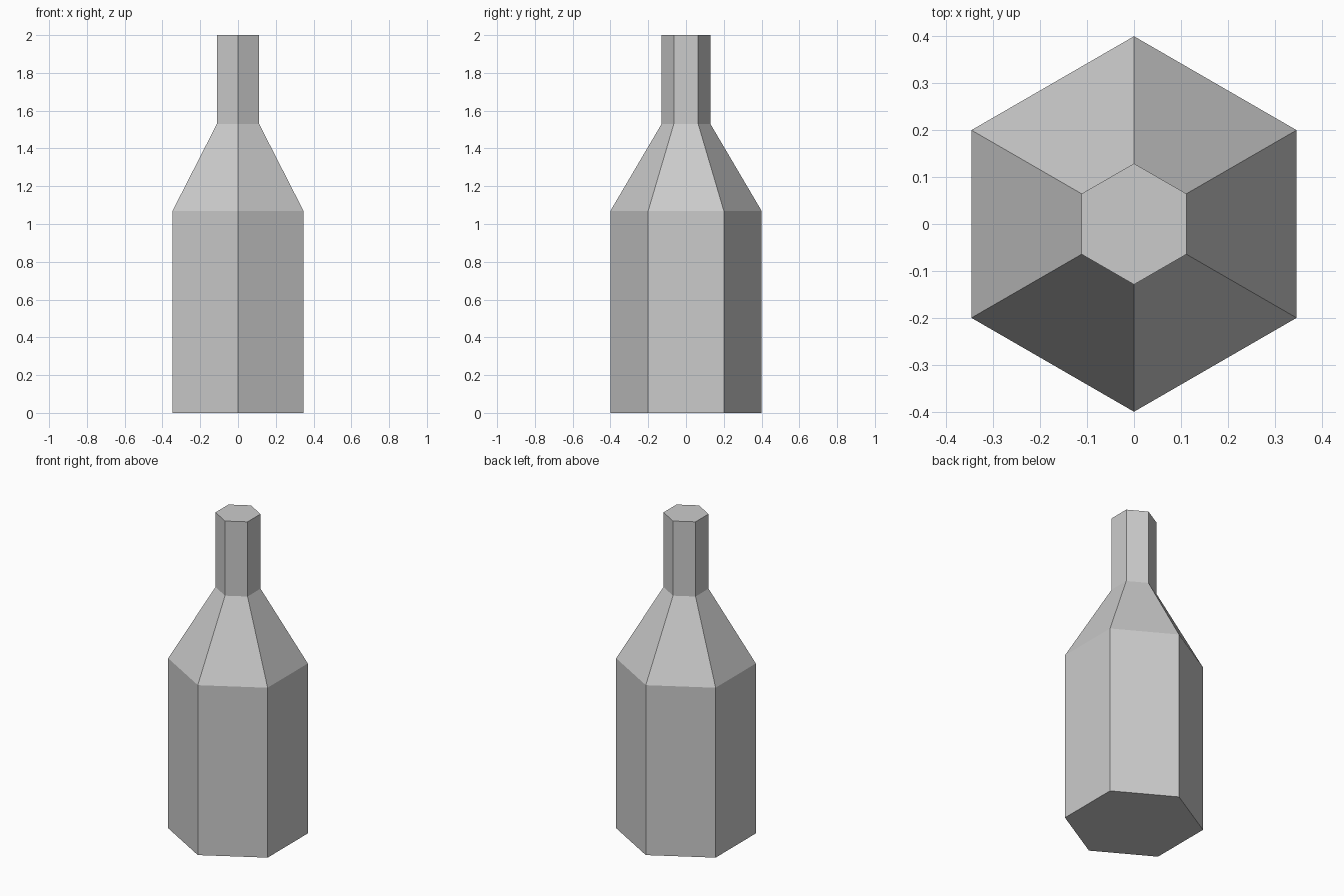
import bpy
import bmesh
from math import cos, sin, pi

if "Cube" in bpy.data.objects:
    bpy.data.objects.remove(bpy.data.objects["Cube"])

SIDES = 6
# Profile from base to mouth: (radius, height)
PROFILE = [(0.40, 0.0), (0.40, 1.07), (0.129, 1.53), (0.129, 2.0)]


def ring(bm, radius, z):
    """One hexagonal ring with corners on the y axis."""
    angles = [pi / 2 + 2 * pi * i / SIDES for i in range(SIDES)]
    return [bm.verts.new((radius * cos(a), radius * sin(a), z)) for a in angles]


# Bottle: body, sloped shoulder and neck in one closed skin
bm = bmesh.new()
rings = [ring(bm, r, z) for r, z in PROFILE]
for low, high in zip(rings, rings[1:]):
    for i in range(SIDES):
        j = (i + 1) % SIDES
        bm.faces.new((low[i], low[j], high[j], high[i]))

# Flat base and flat top
bm.faces.new(rings[0][::-1])
bm.faces.new(rings[-1])
bmesh.ops.recalc_face_normals(bm, faces=bm.faces[:])

mesh = bpy.data.meshes.new("bottle")
bm.to_mesh(mesh)
bm.free()
bpy.context.collection.objects.link(bpy.data.objects.new("bottle", mesh))
